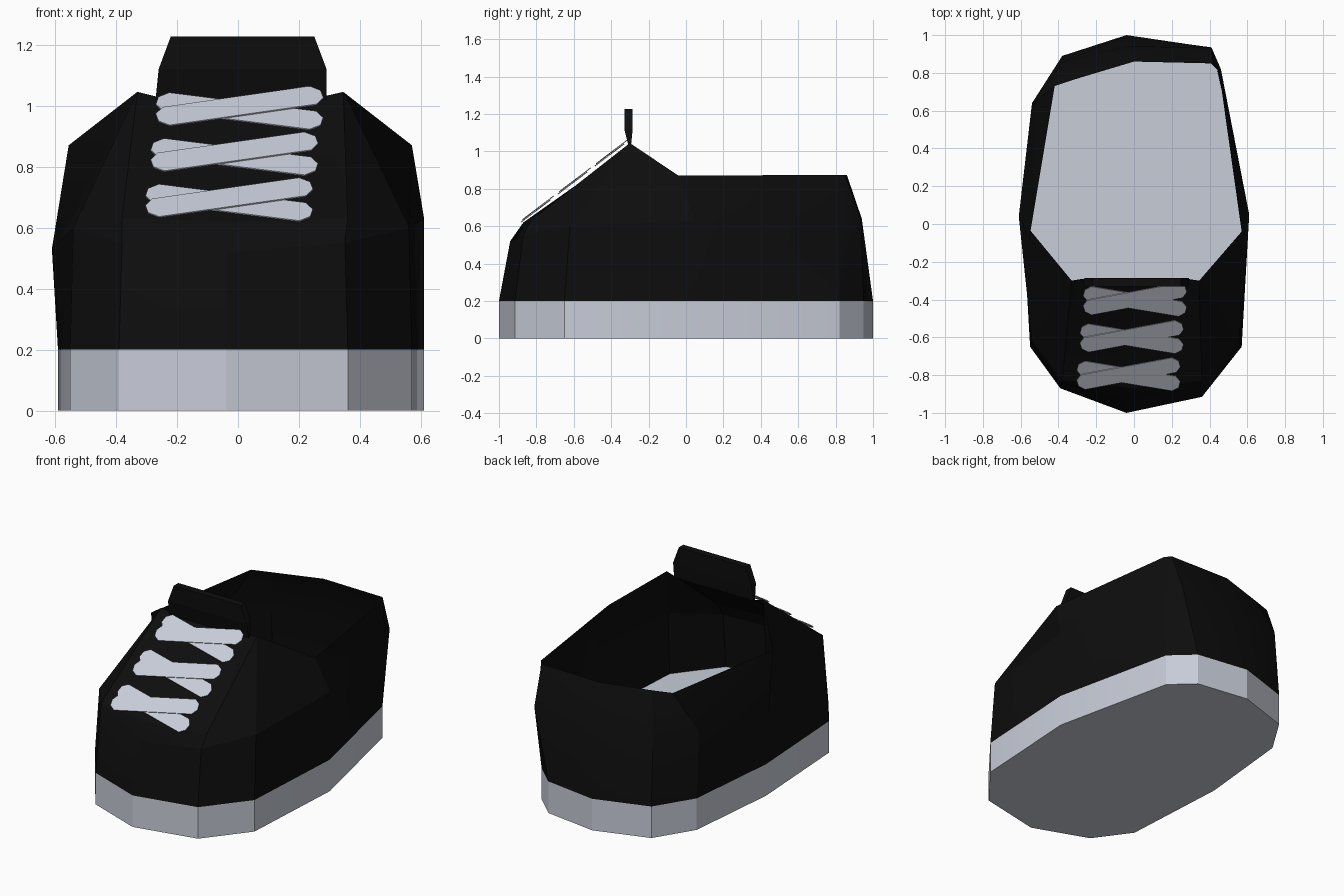
import bpy
import bmesh
import math
from mathutils import Vector

default_cube = bpy.data.objects.get("Cube")
if default_cube:
    bpy.data.objects.remove(default_cube, do_unlink=True)


def make_material(name, color):
    material = bpy.data.materials.new(name)
    material.use_nodes = True
    material.diffuse_color = color
    material.node_tree.nodes["Principled BSDF"].inputs["Base Color"].default_value = color
    return material


black = make_material("black fabric", (0.004, 0.004, 0.004, 1))
pale = make_material("pale grey rubber", (0.58, 0.61, 0.69, 1))


def finish(name, bm, material, smooth_angle=None):
    """Turn a bmesh into a named, coloured object."""
    bmesh.ops.recalc_face_normals(bm, faces=bm.faces)
    mesh = bpy.data.meshes.new(name)
    bm.to_mesh(mesh)
    bm.free()
    mesh.materials.append(material)
    obj = bpy.data.objects.new(name, mesh)
    bpy.context.collection.objects.link(obj)
    if smooth_angle:
        bpy.ops.object.select_all(action="DESELECT")
        obj.select_set(True)
        bpy.context.view_layer.objects.active = obj
        bpy.ops.object.shade_smooth_by_angle(angle=math.radians(smooth_angle))
    return obj


def add_ring(bm, points):
    return [bm.verts.new(p) for p in points]


def bridge(bm, lower, upper):
    """Join two closed rings of equal length with quads."""
    count = len(lower)
    for i in range(count):
        j = (i + 1) % count
        bm.faces.new((lower[i], lower[j], upper[j], upper[i]))


def prism(name, bottom, top, material, smooth_angle=None):
    bm = bmesh.new()
    lower, upper = add_ring(bm, bottom), add_ring(bm, top)
    bridge(bm, lower, upper)
    bm.faces.new(lower)
    bm.faces.new(upper)
    return finish(name, bm, material, smooth_angle)


# Outline of the foot, from the toe round the left side to the heel and back
SOLE_HEIGHT = 0.2
outline = [
    (-0.04, -1), (0.36, -0.915), (0.57, -0.65), (0.61, 0.05),
    (0.44, 0.82), (0.3, 0.95), (-0.04, 1), (-0.38, 0.89),
    (-0.53, 0.65), (-0.59, 0.04), (-0.55, -0.65), (-0.39, -0.87),
]

# Sole slab, whose top is also the insole
prism("sole",
      [(x, y, 0) for x, y in outline],
      [(x, y, SOLE_HEIGHT) for x, y in outline], pale, 24)

# Upper: widest ring, then the collar and throat ring
widest = [
    (-0.04, -0.94, 0.52), (0.35, -0.87, 0.55), (0.56, -0.62, 0.6), (0.61, 0.05, 0.63),
    (0.46, 0.82, 0.64), (0.41, 0.935, 0.64), (-0.03, 0.94, 0.64), (-0.37, 0.86, 0.64),
    (-0.54, 0.64, 0.62), (-0.61, 0.04, 0.53), (-0.54, -0.62, 0.6), (-0.38, -0.84, 0.55),
]
collar = [
    (-0.01, -0.87, 0.62), (0.36, -0.83, 0.63), (0.345, -0.3, 1.045), (0.57, -0.04, 0.87),
    (0.45, 0.81, 0.875), (0.42, 0.85, 0.875), (0, 0.86, 0.875), (-0.3, 0.77, 0.87),
    (-0.42, 0.73, 0.87), (-0.555, -0.08, 0.87), (-0.33, -0.3, 1.045), (-0.38, -0.83, 0.63),
]
bm = bmesh.new()
base_ring = add_ring(bm, [(x, y, SOLE_HEIGHT) for x, y in outline])
wide_ring = add_ring(bm, widest)
collar_ring = add_ring(bm, collar)
bridge(bm, base_ring, wide_ring)
bridge(bm, wide_ring, collar_ring)
# Throat panel under the laces, dipping slightly between the two peaks
throat_left = bm.verts.new((0.28, -0.29, 1.03))
throat_right = bm.verts.new((-0.27, -0.29, 1.03))
toe, corner_left, peak_left = collar_ring[:3]
peak_right, corner_right = collar_ring[-2:]
bm.faces.new((corner_left, peak_left, throat_left))
bm.faces.new((corner_right, throat_right, peak_right))
bm.faces.new((toe, corner_left, throat_left))
bm.faces.new((toe, throat_left, throat_right))
bm.faces.new((toe, throat_right, corner_right))
finish("upper", bm, black, 20)

# Tongue: an upright tab that thickens above the throat
tongue_rows = [
    (-0.27, 0.29, -0.305, -0.295, 1.02),
    (-0.26, 0.29, -0.33, -0.285, 1.12),
    (-0.22, 0.25, -0.33, -0.285, 1.227),
]
bm = bmesh.new()
rings = [add_ring(bm, [(right, front, z), (left, front, z), (left, back, z), (right, back, z)])
         for right, left, front, back, z in tongue_rows]
for lower, upper in zip(rings, rings[1:]):
    bridge(bm, lower, upper)
bm.faces.new(rings[0])
bm.faces.new(rings[-1])
finish("tongue", bm, black)

# Laces: flat strips with clipped ends, lying on the slope of the throat
SLOPE = 0.76
LACE_HALF_WIDTH = 0.05
LACE_CLIP = 0.03


def on_slope(x, z):
    return Vector((x, (z - 0.62) / SLOPE - 0.88, z))


def make_lace(name, start, end, lift):
    normal = Vector((0, -SLOPE, 1)).normalized()
    center = (start + end) / 2 + normal * lift
    along = (end - start).normalized()
    across = normal.cross(along)
    length, width, clip = (end - start).length / 2, LACE_HALF_WIDTH, LACE_CLIP
    half = [(length - clip, -width), (length, clip - width),
            (length, width - clip), (length - clip, width)]
    shape = half + [(-u, -v) for u, v in half]
    bottom = [center + along * u + across * v for u, v in shape]
    prism(name, bottom, [p + normal * 0.005 for p in bottom], pale)


for row in range(3):
    drop = 0.15 * row
    shift = -0.017 * row
    left, right = 0.275 + shift, -0.265 + shift
    make_lace(f"lace_falling_{row + 1}",
              on_slope(right, 1.013 - drop), on_slope(left, 0.945 - drop), 0)
    make_lace(f"lace_rising_{row + 1}",
              on_slope(right, 0.953 - drop), on_slope(left, 1.03 - drop), 0.006)
